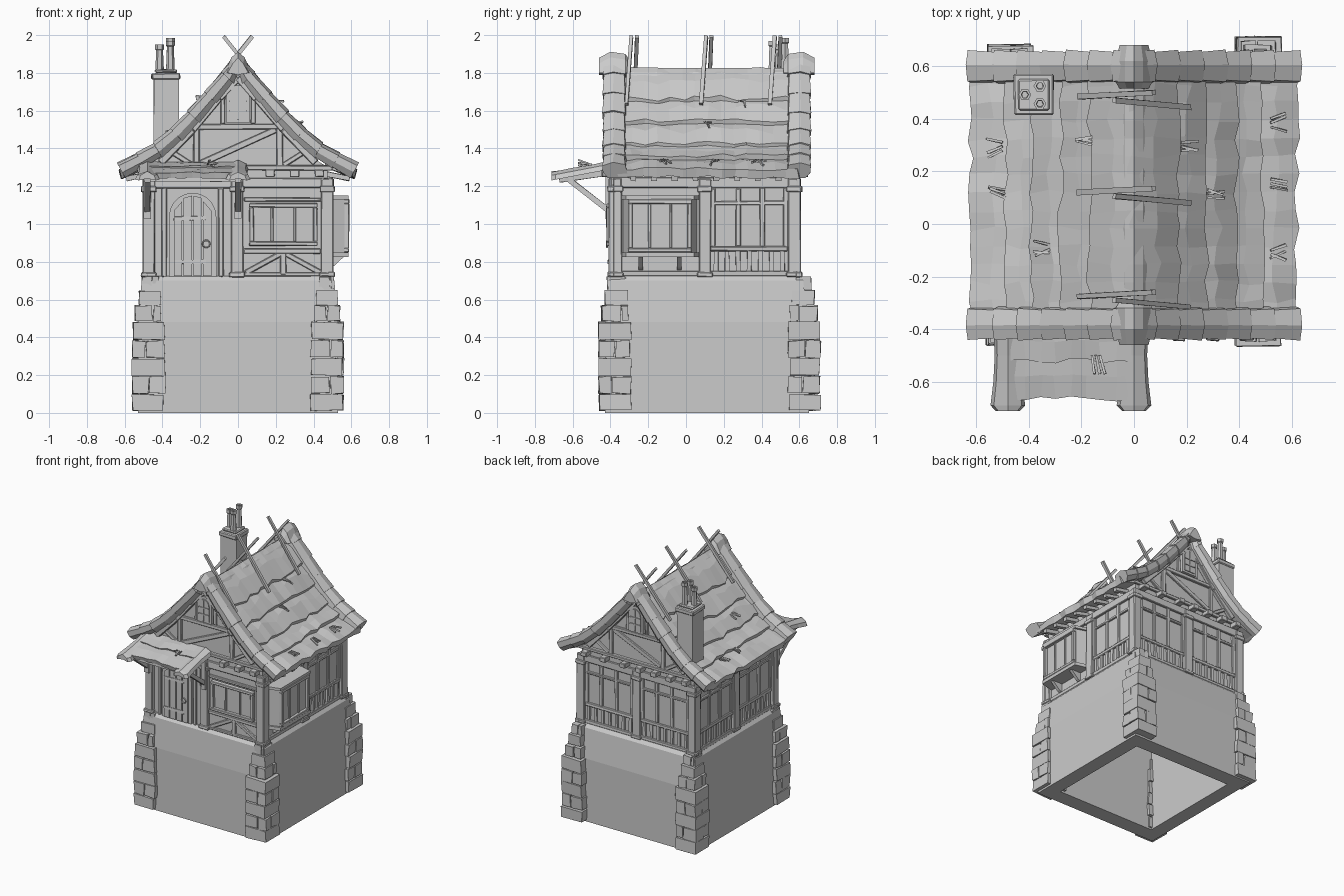
import bpy, bmesh, math, random
from mathutils import Matrix, Vector

if "Cube" in bpy.data.objects:
    bpy.data.objects.remove(bpy.data.objects["Cube"])

rnd = random.Random(4)
parts = {}


def jit(a):
    return rnd.uniform(-a, a)


def bm_of(name):
    return parts.setdefault(name, bmesh.new())


def cube(name, M, wob=0.0):
    for v in bmesh.ops.create_cube(bm_of(name), size=1, matrix=M)['verts']:
        v.co += Vector((jit(wob), jit(wob), jit(wob)))


def box(name, F, u0, u1, o0, o1, z0, z1, wob=0.003):
    c = ((u0 + u1) / 2, (o0 + o1) / 2, (z0 + z1) / 2)
    cube(name, F @ Matrix.Translation(c) @ Matrix.Diagonal((u1 - u0, o1 - o0, z1 - z0, 1)), wob)


def beam(name, p, q, w, d, wob=0.002):
    p, q = Vector(p), Vector(q)
    R = (q - p).to_track_quat('X', 'Z').to_matrix().to_4x4()
    cube(name, Matrix.Translation((p + q) / 2) @ R @ Matrix.Diagonal(((q - p).length, d, w, 1)), wob)


def strut(name, F, u0, z0, u1, z1, w=0.035, out=0.018):
    beam(name, F @ Vector((u0, out / 2, z0)), F @ Vector((u1, out / 2, z1)), w, out)


def loft(name, rings):
    bm = bm_of(name)
    vs = [[bm.verts.new(p) for p in r] for r in rings]
    n = len(vs[0])
    for a, b in zip(vs, vs[1:]):
        for i in range(n):
            bm.faces.new((a[i], a[(i + 1) % n], b[(i + 1) % n], b[i]))
    bm.faces.new(vs[0])
    bm.faces.new(vs[-1])


def prism(name, F, pts, o0, o1):
    loft(name, [[F @ Vector((u, o, z)) for u, z in pts] for o in (o0, o1)])


def arch(cx, hw, z0, spring, top, n=8):
    return [(cx - hw, z0), (cx + hw, z0)] + [
        (cx + hw * math.cos(math.pi * i / n), spring + (top - spring) * math.sin(math.pi * i / n))
        for i in range(n + 1)]


# local wall frames: (along wall, outward, up)
def frame(u, o, org):
    return Matrix(((u[0], o[0], 0, org[0]), (u[1], o[1], 0, org[1]), (0, 0, 1, 0), (0, 0, 0, 1)))


I = Matrix.Identity(4)
FRONT = frame((1, 0), (0, -1), (0, -0.38))
BACK = frame((1, 0), (0, 1), (0, 0.58))
RIGHT = frame((0, 1), (1, 0), (0.475, 0))
LEFT = frame((0, 1), (-1, 0), (-0.475, 0))

# hollow stone base with sloped upper half


def rect(hx, y0, y1, z):
    return [(-hx, y0, z), (hx, y0, z), (hx, y1, z), (-hx, y1, z)]


loft('stone_base', [rect(0.42, -0.31, 0.53, 0.70), rect(0.42, -0.31, 0.53, 0), rect(0.53, -0.43, 0.65, 0),
                    rect(0.53, -0.43, 0.65, 0.48), rect(0.51, -0.41, 0.62, 0.70), rect(0.49, -0.39, 0.60, 0.725)])

# corner quoins, every other course split in two
rows = [0.01, 0.10, 0.195, 0.29, 0.385, 0.483, 0.57, 0.65, 0.722]
for sx, sy, yo in ((1, -1, 0.46), (-1, -1, 0.46), (1, 1, 0.71), (-1, 1, 0.68)):
    for i, (z0, z1) in enumerate(zip(rows, rows[1:])):
        t = max(0, i - 4)
        xo, xi = 0.557 - 0.016 * t + jit(.004), 0.39 + 0.012 * t + jit(.006)
        y1, y0 = yo - 0.015 * t + jit(.004), yo - 0.165 + 0.008 * t + jit(.006)
        Q = Matrix.Diagonal((sx, sy, 1, 1))
        if i % 2:
            m = 0.47 + jit(.02)
            ym = y1 - 0.085 + jit(.02)
            box('quoins', Q, xi, m - .003, y0, y1, z0 + .003, z1 - .003, .004)
            box('quoins', Q, m + .003, xo, ym + .003, y1, z0 + .003, z1 - .003, .004)
            box('quoins', Q, m + .003, xo, y0, ym - .003, z0 + .003, z1 - .003, .004)
        else:
            box('quoins', Q, xi, xo, y0, y1, z0 + .003, z1 - .003, .004)

# roof line
LINE = [(0, 1.90), (.1, 1.79), (.24, 1.625), (.41, 1.45), (.52, 1.385), (.64, 1.32)]


def top(x):
    for (a, za), (b, zb) in zip(LINE, LINE[1:]):
        if x <= b:
            return za + (zb - za) * (x - a) / (b - a)
    return LINE[-1][1]


# plastered walls and gables
gx = [.475, .41, .24, .1, 0]
prof = [(-.475, .72), (.475, .72)] + [(x, top(x) - .11) for x in gx] + [(-x, top(x) - .11) for x in gx[-2::-1]]
prism('walls', I, prof, -0.38, 0.58)

# timber frame: sills, plates, posts with feet and heads
for F, lo, hi, mid in ((FRONT, -.505, .505, -.005), (BACK, -.505, .505, 0), (RIGHT, -.405, .605, .1), (LEFT, -.405, .605, .1)):
    box('timber_frame', F, lo, hi, 0, .02, 1.19, 1.245)
    if F is not FRONT:
        box('timber_frame', F, lo, hi, 0, .02, .722, .75)
    for c in (lo + .033, mid, hi - .033):
        box('timber_frame', F, c - .032, c + .032, 0, .028, .73, 1.24)
        box('timber_frame', F, c - .042, c + .042, 0, .034, .72, .745)
        box('timber_frame', F, c - .04, c + .04, 0, .036, 1.17, 1.2)
    bays = [(lo + .065, mid - .03), (mid + .03, hi - .065)]
    if F is FRONT:
        bays = []
    elif F is RIGHT:
        bays = bays[1:]
    for a, b in bays:
        box('timber_frame', F, a, b, 0, .016, .855, .882)
        box('timber_frame', F, a, b, 0, .016, 1.1, 1.122)
        n = 7
        for k in range(n):
            c = a + (k + .5) * (b - a) / n
            box('balusters', F, c - .011, c + .011, 0, .014, .75, .856)
        for f in (.03, .36, .67, .97):
            c = a + f * (b - a)
            box('timber_frame', F, c - .014, c + .014, 0, .015, .88, 1.19)

# gable timbers, jetty blocks and attic windows
for F, blocks in ((FRONT, (.17, .30, .43)), (BACK, (-.43, -.30, -.17, -.04, .09, .26, .42))):
    box('gable_timbers', F, -.5, .5, 0, .022, 1.285, 1.31)
    box('gable_timbers', F, -.24, .24, 0, .02, 1.5, 1.53)
    for c in blocks:
        box('joist_ends', F, c - .024, c + .024, 0, .065, 1.25, 1.287)
    for s in (-1, 1):
        box('gable_timbers', F, s * .22 - .016, s * .22 + .016, 0, .018, 1.3, 1.52)
        box('gable_timbers', F, s * .08 - .012, s * .08 + .012, 0, .016, 1.53, 1.69)
        strut('gable_timbers', F, s * .24, 1.31, s * .38, 1.40, .026)
        for (a, za), (b, zb) in zip(LINE[:4], LINE[1:4]):
            strut('gable_timbers', F, s * a, za - .125, s * b, zb - .125, .04, .03)
    strut('gable_timbers', F, -.2, 1.32, .2, 1.5)
    prism('attic_window_frame', F, arch(0, .062, 1.535, 1.67, 1.735), 0, .03)
    prism('attic_window', F, arch(0, .045, 1.55, 1.66, 1.715), 0, .036)
    box('attic_window_bars', F, -.004, .004, .03, .042, 1.55, 1.71, 0)
    for z in (1.6, 1.65):
        box('attic_window_bars', F, -.045, .045, .03, .042, z - .004, z + .004, 0)

# front door
prism('door_frame', FRONT, arch(-.24, .125, .722, 1.04, 1.165, 10), 0, .02)
for k in range(4):
    c = -.24 + (k - 1.5) * .052
    t = 1.15 if k in (1, 2) else 1.12
    prism('door_planks', FRONT, [(c - .022, .726), (c + .022, .726), (c + .022, t - (.05 if k == 3 else .012 * (k == 2))),
                                 (c - .022, t - (.05 if k == 0 else .012 * (k == 1)))], 0, .03)
for z in (.8, 1.03):
    box('door_hinges', FRONT, -.34, -.17, .02, .035, z - .01, z + .01)
bpy.ops.mesh.primitive_torus_add(location=(-.168, -.418, .895), rotation=(math.pi / 2, 0, 0), major_radius=.018,
                                 minor_radius=.005, major_segments=10, minor_segments=5)
bpy.context.object.name = 'door_ring'
for u in (-.39, -.09):
    box('timber_frame', FRONT, u - .014, u + .014, 0, .018, .722, 1.19)


# glazed windows
def window(name, F, u0, u1, z0, z1, o, n, b=.022):
    for a in ((u0, u1, z0, z0 + b), (u0, u1, z1 - b, z1), (u0, u0 + b, z0 + b, z1 - b), (u1 - b, u1, z0 + b, z1 - b)):
        box(name + '_frame', F, a[0], a[1], o, o + .03, a[2], a[3], .002)
    box(name + '_pane', F, u0 + b, u1 - b, o, o + .008, z0 + b, z1 - b, 0)
    for k in range(1, n):
        c = u0 + k * (u1 - u0) / n
        box(name + '_frame', F, c - .007, c + .007, o, o + .018, z0 + b, z1 - b, .001)


window('front_window', FRONT, .06, .42, .885, 1.11, .012, 3)
box('timber_frame', FRONT, .03, .44, 0, .02, .845, .87)
box('timber_frame', FRONT, .03, .44, 0, .02, 1.12, 1.14)
box('timber_frame', FRONT, -.04, .44, 0, .018, .722, .742)
for a, b in ((.04, .24), (.24, .44)):
    strut('timber_frame', FRONT, a, .74 if a < .2 else .85, b, .85 if a < .2 else .74, .028)
box('timber_frame', FRONT, .225, .255, 0, .018, .73, .85)

# bay window on the right
loft('bay_body', [[(.47, -.335, z), (.565, -.305, z), (.565, .03, z), (.47, .06, z)] for z in (.83, 1.14)])
for z0, z1, e in ((.825, .85, .012), (1.13, 1.15, .012)):
    loft('bay_trim', [[(.47, -.335 - e, z), (.572 + e, -.305 - e, z), (.572 + e, .03 + e, z), (.47, .06 + e, z)] for z in (z0, z1)])
window('bay_window', RIGHT, -.305, .03, .85, 1.13, .083, 3)
for y in (-.24, -.035):
    loft('bay_brackets', [[(.47, y + d, .755), (.50, y + d, .77), (.56, y + d, .826), (.47, y + d, .826)] for d in (-.012, .012)])

# thatch courses down both slopes
edges = [.0, .17, .28, .39, .49, .62]
ys = [-.36 + .96 * k / 14 for k in range(15)]
for s in (-1, 1):
    for i, (a, b) in enumerate(zip(edges, edges[1:])):
        a2 = max(0, a - .03)
        rings = []
        for y in ys:
            e = b + jit(.012)
            m = (a2 + e) / 2 + jit(.015)
            rings.append([(s * a2, y, top(a2) - .075), (s * m, y + jit(.01), top(m) - .048 + jit(.008)),
                          (s * e, y + jit(.012), top(e) - .04 + jit(.007)),
                          (s * (e - .012), y, top(e) - .085 + jit(.006)), (s * a2, y, top(a2) - .12)])
        loft('thatch', rings)
loft('ridge_cap', [[(-.065 + jit(.01), y, 1.755), (-.035, y, 1.80 + jit(.006)), (0, y, 1.825 + jit(.007)), (.035, y, 1.80 + jit(.006)),
                    (.065 + jit(.01), y, 1.755), (0, y, 1.76)] for y in ys])

# heavy verge pieces along each gable, plus apex blocks
SEC = [(-.065, -.055), (-.068, -.015), (-.015, 0), (.045, -.012), (.06, -.085), (-.04, -.085)]
vx = [0, .09, .18, .27, .36, .45, .54, .64]
for sy, yc in ((1, -.37), (-1, .59)):
    for s in (-1, 1):
        for i, (a, b) in enumerate(zip(vx, vx[1:])):
            rings = []
            for x, g in ((a - .01 * (i > 0), .94), (b, 1.06 + jit(.03))):
                sl = (top(x + .02) - top(x - .02 if x > .02 else 0)) / (.04 if x > .02 else x + .02) if x < .6 else -.54
                n = Vector((-sl, 1)).normalized() if x > .01 else Vector((0, 1))
                rings.append([(s * (x + n.x * h * g), yc + sy * o * g, top(x) + n.y * h * g + .012 * (g - 1) * 10 * .5 + jit(.003))
                              for o, h in SEC])
            loft('roof_verges', rings)
    loft('apex_blocks', [[(-w, yc + sy * o, 1.80), (-w * .5, yc + sy * o, h - .03), (0, yc + sy * o, h), (w * .5, yc + sy * o, h - .03),
                          (w, yc + sy * o, 1.80), (0, yc + sy * o, 1.79)]
                         for o, w, h in ((-.09, .055, 1.88), (-.03, .07, 1.912), (.05, .07, 1.9), (.075, .055, 1.86))])

# rafter ends under the eaves
for s in (-1, 1):
    for k in range(8):
        y = -.28 + k * .11
        beam('rafter_ends', (s * .47, y, 1.265), (s * .59, y, 1.24), .025, .03)

# door canopy: two thatch courses, end verges, brackets
for y0, y1 in ((-.37, -.52), (-.49, -.665)):
    rings = []
    for k in range(9):
        x = -.47 + .46 * k / 8
        e = y1 + jit(.01)
        z = [1.335 + (v + .40) * .24 for v in (y0, e)]
        rings.append([(x, y0, z[0] - .012), (x + jit(.01), (y0 + e) / 2, sum(z) / 2 - .005 + jit(.006)), (x, e, z[1] + jit(.004)),
                      (x, e + .01, z[1] - .03), (x, y0, z[0] - .045)])
    loft('canopy_thatch', rings)
for x in (-.48, 0):
    rings = []
    for y, w in ((-.39, .055), (-.5, .05), (-.6, .055), (-.69, .066), (-.712, .045)):
        z = 1.335 + (y + .4) * .19
        rings.append([(x - w, y, z - .045), (x - w * .8, y, z - .018), (x, y, z + jit(.004)), (x + w * .8, y, z - .018),
                      (x + w, y, z - .045), (x, y, z - .035)])
    loft('canopy_verges', rings)
    beam('canopy_brackets', (x, -.39, 1.275), (x, -.67, 1.235), .03, .035)
    beam('canopy_brackets', (x, -.395, 1.06), (x, -.62, 1.235), .028, .03)
    box('canopy_brackets', I, x - .018, x + .018, -.425, -.39, 1.03, 1.26)
for y, z in ((-.46, 1.265), (-.63, 1.235)):
    beam('canopy_brackets', (-.5, y, z), (.02, y, z), .02, .025)

# crossed ridge poles
for y in (-.275, .12, .485):
    for s in (-1, 1):
        beam('ridge_poles', (s * .21, y - .02 * s - .02, 1.635), (-s * .075, y - .014 * s, 1.993), .018, .02)

# loose straw tufts
for x, y in ((-.5, .28), (-.49, .1), (-.16, .3), (.18, .28), (-.32, -.11), (.52, .37), (.52, .14), (.52, -.13), (.28, .1)):
    for k in range(3):
        a = (0 if x > 0 else math.pi) + jit(.6)
        z = top(abs(x)) - .045
        beam('straw_tufts', (x, y + k * .015, z), (x + .065 * math.cos(a), y + k * .015 + .05 * math.sin(a), z - .01 + jit(.02)), .009, .009)
for k in range(3):
    beam('straw_tufts', (-.16 + k * .015, -.5, 1.315), (-.15 + k * .02, -.57, 1.325 + jit(.015)), .009, .009)

# chimney with cap and three pots
box('chimney', I, -.448, -.315, .425, .56, 1.25, 1.78)
box('chimney_cap', I, -.458, -.305, .415, .57, 1.765, 1.8)
box('chimney_cap', I, -.44, -.322, .432, .552, 1.8, 1.818)
for x, y, h in ((-.415, .492, 1.95), (-.358, .525, 1.985), (-.358, .457, 1.97)):
    loft('chimney_pots', [[(x + r * math.cos(k * math.pi / 3), y + r * math.sin(k * math.pi / 3), z) for k in range(6)]
                          for z, r in ((1.81, .023), (h - .03, .018), (h - .025, .024), (h, .024), (h, .014), (h - .06, .012))])

# turn the collected parts into objects
bevelled = {'quoins': .007, 'timber_frame': .004, 'gable_timbers': .004, 'joist_ends': .004, 'chimney_cap': .006,
            'front_window_frame': .003, 'bay_window_frame': .003}
for name, bm in parts.items():
    bmesh.ops.recalc_face_normals(bm, faces=bm.faces)
    me = bpy.data.meshes.new(name)
    bm.to_mesh(me)
    bm.free()
    ob = bpy.data.objects.new(name, me)
    bpy.context.collection.objects.link(ob)
    if name in bevelled:
        m = ob.modifiers.new('bevel', 'BEVEL')
        m.width, m.segments = bevelled[name], 1
